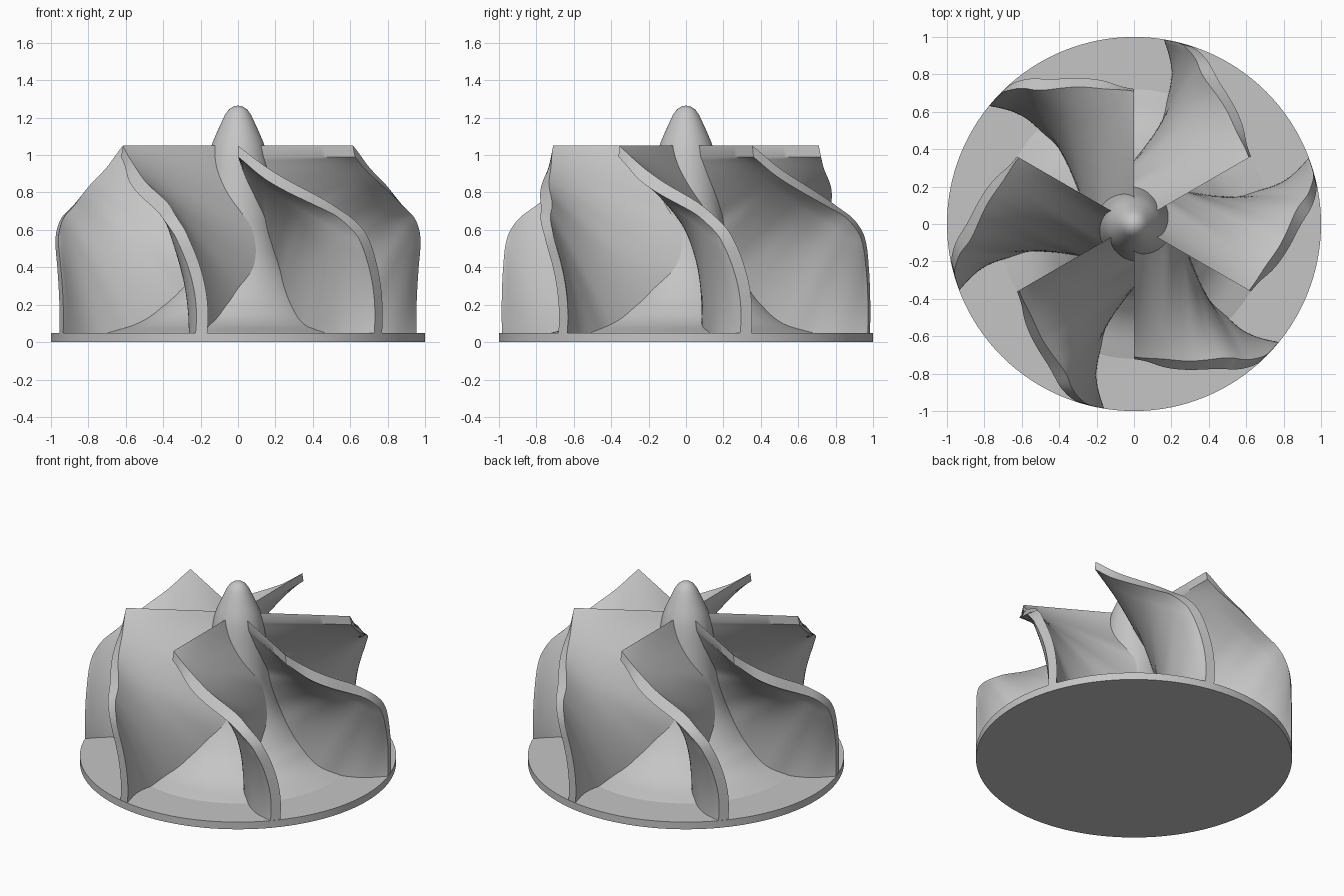
import bpy, bmesh, math
from mathutils import Matrix, Vector

old = bpy.data.objects.get("Cube")
if old:
    bpy.data.objects.remove(old)

# One plain metal grey
metal = bpy.data.materials.new("plain_grey")
metal.use_nodes = True
grey = (0.56, 0.56, 0.56, 1)
metal.diffuse_color = grey
metal.node_tree.nodes["Principled BSDF"].inputs["Base Color"].default_value = grey


def smooth_curve(points):
    """Return a smooth function through (position, value) points."""
    def secant(i):
        return (points[i + 1][1] - points[i][1]) / (points[i + 1][0] - points[i][0])
    last = len(points) - 1
    slopes = [secant(0)] + [(secant(i - 1) + secant(i)) / 2 for i in range(1, last)] + [secant(last - 1)]

    def value(x):
        x = min(max(x, points[0][0]), points[-1][0])
        i = max(k for k in range(last) if points[k][0] <= x)
        (x0, a), (x1, b) = points[i], points[i + 1]
        h = x1 - x0
        s = (x - x0) / h
        return ((1 + 2 * s) * (1 - s) ** 2 * a + s * (1 - s) ** 2 * h * slopes[i]
                + s * s * (3 - 2 * s) * b + s * s * (s - 1) * h * slopes[i + 1])
    return value


def finish(name, bm):
    bmesh.ops.recalc_face_normals(bm, faces=bm.faces)
    mesh = bpy.data.meshes.new(name)
    bm.to_mesh(mesh)
    bm.free()
    mesh.materials.append(metal)
    obj = bpy.data.objects.new(name, mesh)
    bpy.context.collection.objects.link(obj)
    bpy.ops.object.select_all(action="DESELECT")
    obj.select_set(True)
    bpy.context.view_layer.objects.active = obj
    bpy.ops.object.shade_smooth_by_angle(angle=math.radians(35))
    return obj


def lathe(name, profile, steps=128):
    bm = bmesh.new()
    verts = [bm.verts.new((r, 0, z)) for r, z in profile]
    edges = [bm.edges.new(pair) for pair in zip(verts, verts[1:])]
    bmesh.ops.spin(bm, geom=verts + edges, cent=(0, 0, 0), axis=(0, 0, 1),
                   angle=math.tau, steps=steps)
    bmesh.ops.remove_doubles(bm, verts=bm.verts, dist=0.0002)
    return finish(name, bm)


# Base disc and hub with rounded nose
BASE, TOP = 0.05, 1.05
hub_radius = smooth_curve([(0.05, 0.72), (0.09, 0.58), (0.2, 0.42), (0.27, 0.355), (0.4, 0.27),
                           (0.55, 0.22), (0.7, 0.2), (0.85, 0.18), (1.05, 0.142), (1.15, 0.1)])
lathe("base_disc", [(0, 0), (1, 0), (1, BASE), (0, BASE)])
hub = [(hub_radius(z), z) for z in (BASE + 1.1 * (k / 50) ** 2 for k in range(51))]
lathe("hub", hub + [(0.07, 1.215), (0.05, 1.243), (0.025, 1.26), (0, 1.265)])

# Blade root along hub and disc: fraction of length, radius, sweep angle, height
root = [(0, 0.142, 0, 1.05), (0.08, 0.165, 18, 0.93), (0.18, 0.19, 46, 0.78),
        (0.26, 0.207, 73, 0.65), (0.33, 0.22, 84, 0.55), (0.42, 0.262, 79, 0.42),
        (0.54, 0.355, 58, 0.27), (0.71, 0.566, 45, 0.1), (0.79, 0.69, 45, 0.058),
        (0.89, 0.83, 46, 0.05), (1, 0.998, 50.5, 0.05)]
root_radius, root_sweep, root_height = (
    smooth_curve([(row[0], row[i]) for row in root]) for i in (1, 2, 3))

# Blade tip: outer radius and sweep angle by height
tip_radius = smooth_curve([(0.05, 0.998), (0.4, 0.998), (0.55, 0.993), (0.6, 0.98), (0.67, 0.942),
                           (0.73, 0.88), (0.85, 0.79), (0.93, 0.74), (1.05, 0.71)])
tip_sweep = smooth_curve([(0.55, 44.8), (0.6, 43.2), (0.68, 39), (0.75, 33.9),
                          (0.87, 19.5), (0.93, 12.5), (1.05, 0)])


def polar(r, degrees, z):
    a = math.radians(degrees)
    return Vector((r * math.cos(a), r * math.sin(a), z))


def trim(p, t, u):
    """Keep the outer edges on the turned outline and the foot inside the disc."""
    p.z = max(p.z, 0.015)
    if u == 1 or t == 1:
        scale = tip_radius(p.z) / math.hypot(p.x, p.y)
        p.x, p.y = p.x * scale, p.y * scale
    return p


def loft(t, u):
    """Lines from root to tip, bowed towards the trailing edge."""
    z = TOP - 0.5 * t
    inner = polar(root_radius(t), root_sweep(t), root_height(t))
    p = inner.lerp(polar(tip_radius(z), tip_sweep(z), z), u)
    bow = math.radians(2.2) * t ** 3 * 4 * u * (1 - u)
    return Matrix.Rotation(bow, 3, "Z") @ p


def upper_point(t, u):
    return trim(loft(t, u), t, u)


def under_point(t, u):
    """Drops straight down at the leading edge, offset by the normal further on."""
    e = 0.004
    p = loft(t, u)
    along = loft(min(t + e, 1), u) - loft(max(t - e, 0), u)
    normal = along.cross(loft(t, u + e) - loft(t, u - e)).normalized()
    radial = Vector((p.x, p.y, 0)).normalized()
    normal -= radial * normal.dot(radial) * max(t, u) ** 4
    w = min(t / 0.35, 1)
    w = w * w * (3 - 2 * w)
    return trim(p + Vector((0, 0, -0.06)).lerp(normal.normalized() * 0.063, w), t, u)


# Blade: two swept skins closed around the rim
ROWS, COLS, SUNK = 72, 20, 0.12
bm = bmesh.new()
skins = []
for surface in (upper_point, under_point):
    skin = []
    for i in range(ROWS + 1):
        across = [(1 + SUNK) * j / COLS - SUNK for j in range(COLS)] + [1]
        skin.append([bm.verts.new(surface(i / ROWS, u)) for u in across])
    skins.append(skin)
    for a, b in zip(skin, skin[1:]):
        for j in range(COLS):
            bm.faces.new((a[j], a[j + 1], b[j + 1], b[j]))


def rim(skin):
    return (skin[0] + [row[-1] for row in skin[1:]] + skin[-1][-2::-1]
            + [row[0] for row in skin[-2:0:-1]])


upper, lower = rim(skins[0]), rim(skins[1])
for k in range(len(upper)):
    bm.faces.new((upper[k - 1], upper[k], lower[k], lower[k - 1]))
blade = finish("blade_1", bm)
blade.rotation_euler.z = math.radians(30)

# Remaining blades share the same mesh
for k in range(1, 6):
    copy = blade.copy()
    copy.name = f"blade_{k + 1}"
    copy.rotation_euler.z = math.radians(30 + 60 * k)
    bpy.context.collection.objects.link(copy)
